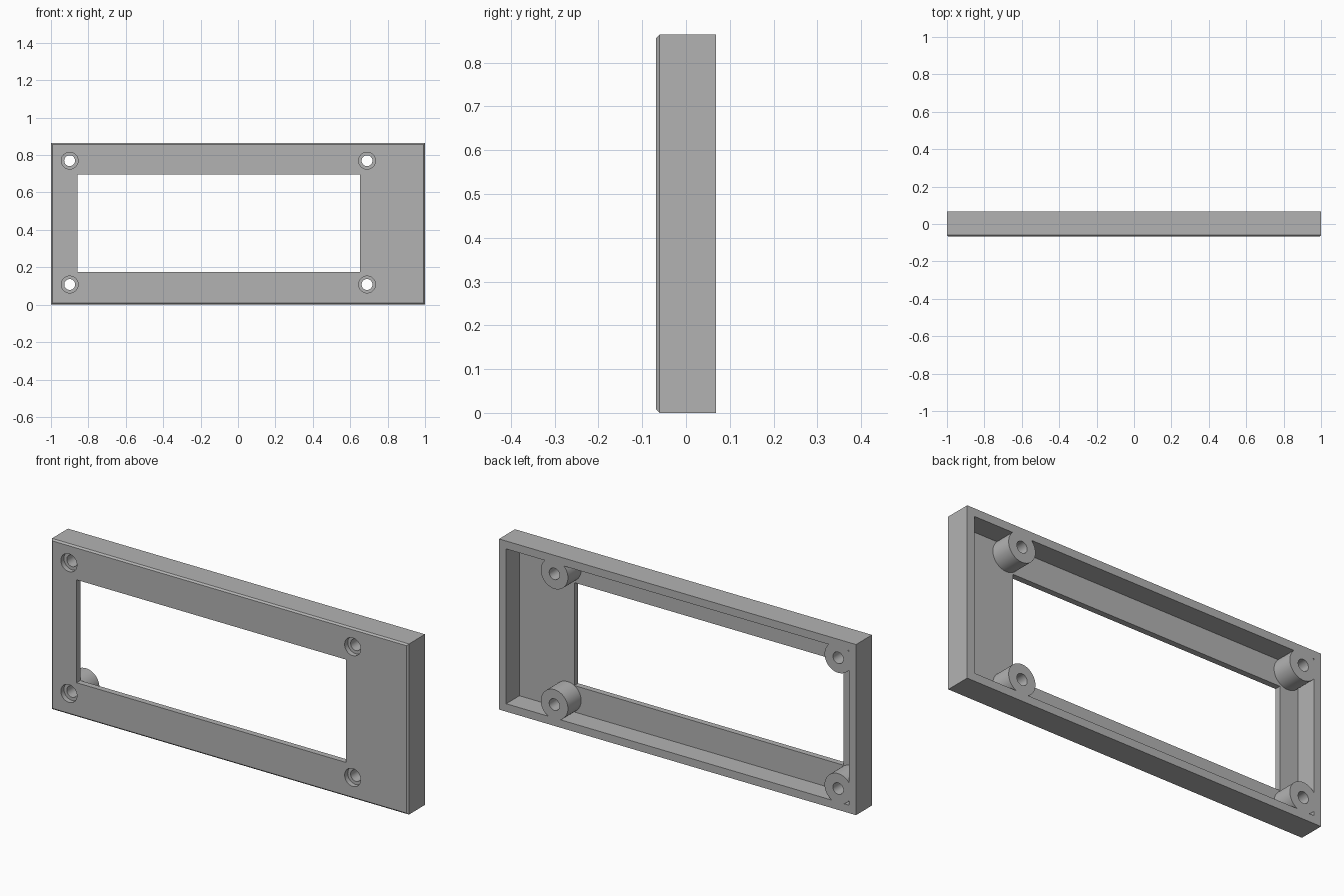
import bpy, bmesh, math
from mathutils import Matrix

cube = bpy.data.objects.get("Cube")
if cube:
    bpy.data.objects.remove(cube, do_unlink=True)

HEIGHT, HALF_DEPTH = 0.864, 0.068
WALL, PLATE, CHAMFER = 0.04, 0.03, 0.008
FRONT, BACK = -HALF_DEPTH, HALF_DEPTH
SCREWS = [(x, z) for x in (-0.9, 0.69) for z in (0.108, 0.77)]

grey = bpy.data.materials.new("plain grey")
grey.use_nodes = True
colour = (0.45, 0.45, 0.45, 1)
grey.diffuse_color = colour
grey.node_tree.nodes["Principled BSDF"].inputs["Base Color"].default_value = colour


def make_object(name, bm):
    mesh = bpy.data.meshes.new(name)
    bm.to_mesh(mesh)
    bm.free()
    mesh.materials.append(grey)
    ob = bpy.data.objects.new(name, mesh)
    bpy.context.collection.objects.link(ob)
    return ob


def box(name, x, y, z, chamfer=0):
    """Box from (low, high) pairs, with optional chamfered front edges."""
    bm = bmesh.new()
    bmesh.ops.create_cube(bm, size=1)
    for v in bm.verts:
        v.co = [lim[0] if c < 0 else lim[1] for c, lim in zip(v.co, (x, y, z))]
    if chamfer:
        edges = [e for e in bm.edges if all(v.co.y < 0 for v in e.verts)]
        bmesh.ops.bevel(bm, geom=edges, offset=chamfer, segments=1, affect='EDGES')
    return make_object(name, bm)


def screw_cylinders(name, radius, y0, y1):
    """One cylinder along y at each screw position."""
    bm = bmesh.new()
    for x, z in SCREWS:
        place = Matrix.Translation((x, (y0 + y1) / 2, z)) @ Matrix.Rotation(math.pi / 2, 4, 'X')
        bmesh.ops.create_cone(bm, cap_ends=True, segments=48, radius1=radius,
                              radius2=radius, depth=y1 - y0, matrix=place)
    return make_object(name, bm)


def cut(target, cutter):
    """Subtract the cutter for good, then remove it."""
    mod = target.modifiers.new("cut", 'BOOLEAN')
    mod.operation, mod.solver, mod.object = 'DIFFERENCE', 'EXACT', cutter
    bpy.context.view_layer.objects.active = target
    bpy.ops.object.modifier_apply(modifier=mod.name)
    bpy.data.objects.remove(cutter, do_unlink=True)


# Outer shell of the bezel
bezel = box("bezel_frame", (-1, 1), (FRONT, BACK), (0, HEIGHT), CHAMFER)

# Hollow back, leaving a round post at every screw
cavity = box("cavity_cutter", (WALL - 1, 1 - WALL), (FRONT + PLATE, BACK + 0.1),
             (WALL, HEIGHT - WALL))
cut(cavity, screw_cylinders("post_cutter", 0.076, FRONT - 0.1, BACK + 0.2))
cut(bezel, cavity)

# Display window
cut(bezel, box("window_cutter", (-0.857, 0.652), (FRONT - 0.1, BACK + 0.1), (0.174, 0.695)))

# Screw holes with a wider recess at the front
cut(bezel, screw_cylinders("hole_cutter", 0.029, FRONT - 0.1, BACK + 0.1))
cut(bezel, screw_cylinders("recess_cutter", 0.045, FRONT - 0.1, FRONT + 0.025))

# Round posts and holes shade smoothly, edges stay sharp
bpy.ops.object.select_all(action='DESELECT')
bezel.select_set(True)
bpy.context.view_layer.objects.active = bezel
bpy.ops.object.shade_smooth_by_angle(angle=math.radians(30))
